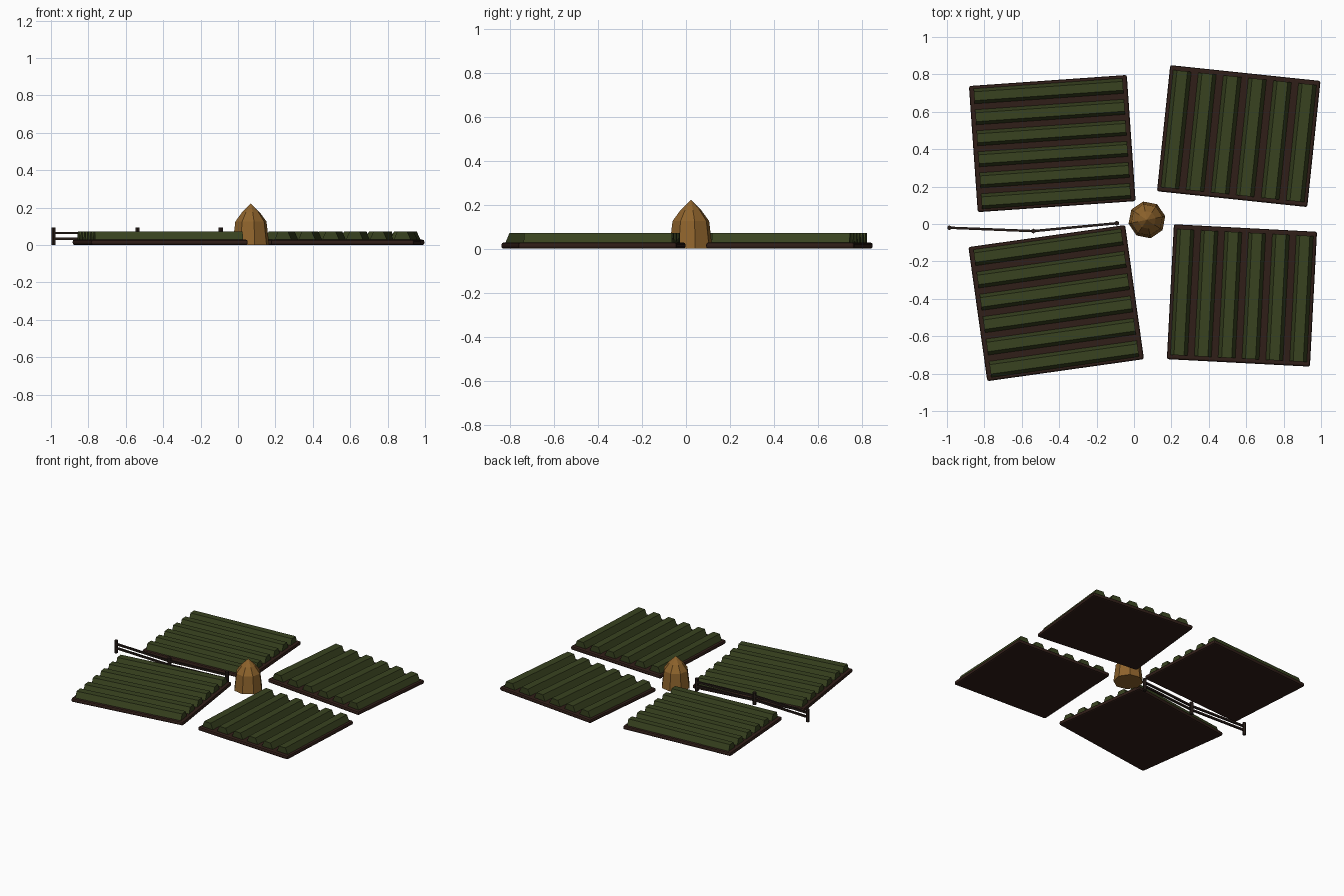
import bpy, bmesh, math
from mathutils import Vector, Matrix

if "Cube" in bpy.data.objects:
    bpy.data.objects.remove(bpy.data.objects["Cube"])


def material(name, rgb):
    m = bpy.data.materials.new(name)
    m.diffuse_color = (*rgb, 1)
    m.use_nodes = True
    m.node_tree.nodes["Principled BSDF"].inputs["Base Color"].default_value = m.diffuse_color
    return m


SOIL = material("soil", (0.03, 0.013, 0.009))
CROP = material("crop", (0.04, 0.055, 0.014))
STRAW = material("straw", (0.27, 0.125, 0.025))
WOOD = material("wood", (0.02, 0.012, 0.009))


def make_object(name, bm, mat, matrix=Matrix()):
    bmesh.ops.recalc_face_normals(bm, faces=bm.faces)
    me = bpy.data.meshes.new(name)
    bm.to_mesh(me)
    bm.free()
    me.materials.append(mat)
    ob = bpy.data.objects.new(name, me)
    ob.matrix_world = matrix
    bpy.context.collection.objects.link(ob)
    return ob


def add_box(bm, size, matrix):
    bmesh.ops.create_cube(bm, size=1, matrix=matrix @ Matrix.Diagonal((*size, 1)))


def field(name, cx, cy, length, width, angle, rows=6):
    """Soil slab with raised crop rows running along local x."""
    place = Matrix.Translation((cx, cy, 0)) @ Matrix.Rotation(math.radians(angle), 4, 'Z')
    bm = bmesh.new()
    add_box(bm, (length, width, 0.028), Matrix.Translation((0, 0, 0.014)))
    slab = make_object(name + "_soil", bm, SOIL, place)
    bev = slab.modifiers.new("rounded_edge", 'BEVEL')
    bev.width, bev.segments = 0.01, 2

    # trapezoid crop ridges
    bm = bmesh.new()
    pitch = width / rows
    b, t, h = pitch * 0.38, pitch * 0.21, length / 2 - 0.024
    for i in range(rows):
        y = (i - (rows - 1) / 2) * pitch
        prof = [(y - b, 0.022), (y + b, 0.022), (y + t, 0.071), (y - t, 0.071)]
        ends = [[bm.verts.new((x, py, pz)) for py, pz in prof] for x in (-h, h)]
        for e in ends:
            bm.faces.new(e)
        for k in range(4):
            n = (k + 1) % 4
            bm.faces.new((ends[0][k], ends[0][n], ends[1][n], ends[1][k]))
    make_object(name + "_crop_rows", bm, CROP, place)


field("back_left_field", -0.437, 0.430, 0.846, 0.676, 4)
field("front_left_field", -0.416, -0.423, 0.846, 0.724, 8)
field("back_right_field", 0.560, 0.470, 0.678, 0.808, 84)
field("front_right_field", 0.577, -0.382, 0.722, 0.766, 87)

# haystack: eight-sided tapering body with a pointed top
bm = bmesh.new()
rings = []
for r, z in ((0.1, 0.0), (0.085, 0.125), (0.048, 0.175)):
    rings.append([bm.verts.new((r * math.cos(a), r * math.sin(a), z))
                  for a in (math.tau * k / 8 + 0.2 for k in range(8))])
apex = bm.verts.new((0, 0, 0.222))
bm.faces.new(rings[0])
for k in range(8):
    n = (k + 1) % 8
    for lo, hi in zip(rings, rings[1:]):
        bm.faces.new((lo[k], lo[n], hi[n], hi[k]))
    bm.faces.new((rings[-1][k], rings[-1][n], apex))
make_object("haystack", bm, STRAW, Matrix.Translation((0.069, 0.022, 0)))

# fence posts and rails
posts = [Vector((-0.987, -0.02, 0)), Vector((-0.538, -0.038, 0)), Vector((-0.092, 0.004, 0))]
bm = bmesh.new()
for p in posts:
    bmesh.ops.create_cone(bm, cap_ends=True, segments=6, radius1=0.013, radius2=0.013,
                          depth=0.092, matrix=Matrix.Translation(p + Vector((0, 0, 0.046))))
make_object("fence_posts", bm, WOOD)
bm = bmesh.new()
for p, q in zip(posts, posts[1:]):
    d = q - p
    turn = Matrix.Rotation(math.atan2(d.y, d.x), 4, 'Z')
    for z in (0.034, 0.064):
        add_box(bm, (d.length, 0.013, 0.013),
                Matrix.Translation((p + q) / 2 + Vector((0, 0, z))) @ turn)
make_object("fence_rails", bm, WOOD)
